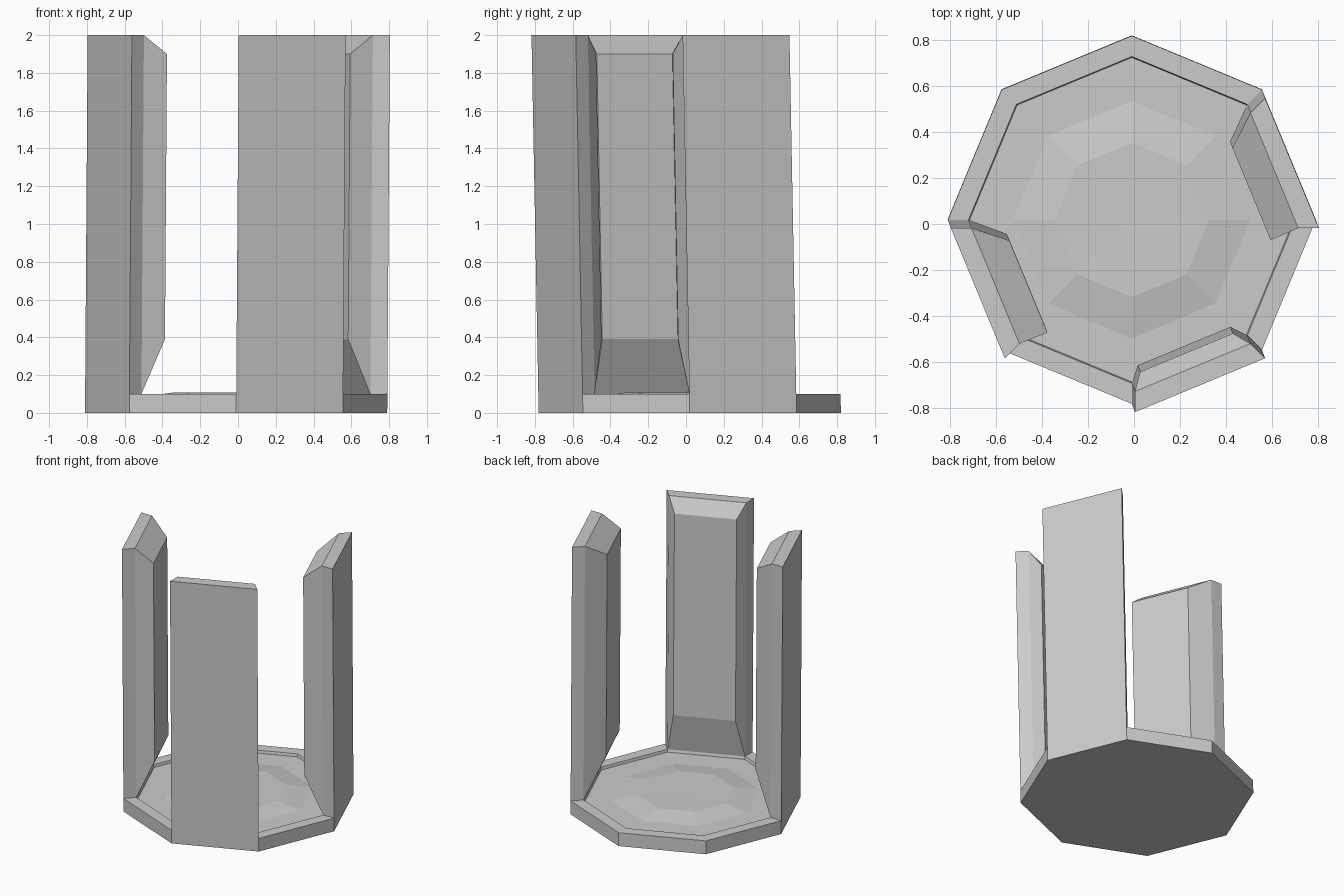
import bpy, bmesh
from math import cos, sin, pi, radians
from mathutils import Vector

if "Cube" in bpy.data.objects:
    bpy.data.objects.remove(bpy.data.objects["Cube"])

SIDES = 8
R_OUT, R_IN = 0.80, 0.71
APO, HALF = cos(pi / SIDES), sin(pi / SIDES)


def lean(p):
    """The whole model leans very slightly as it rises."""
    return Vector((p[0] - 0.01 + 0.007 * p[2], p[1] + 0.02 - 0.019 * p[2], p[2]))


def loft(name, rings, tip=None):
    """Join rings of equal point count, capping both ends."""
    bm = bmesh.new()
    loops = [[bm.verts.new(lean(p)) for p in ring] for ring in rings]
    n = len(loops[0])
    for a, b in zip(loops, loops[1:]):
        for i in range(n):
            j = (i + 1) % n
            bm.faces.new((a[i], a[j], b[j], b[i]))
    bm.faces.new(loops[0][::-1])
    if tip:
        t = bm.verts.new(lean(tip))
        for i in range(n):
            bm.faces.new((loops[-1][i], loops[-1][(i + 1) % n], t))
    else:
        bm.faces.new(loops[-1])
    bmesh.ops.recalc_face_normals(bm, faces=bm.faces)
    mesh = bpy.data.meshes.new(name)
    bm.to_mesh(mesh)
    bm.free()
    obj = bpy.data.objects.new(name, mesh)
    bpy.context.collection.objects.link(obj)
    return obj


def octagon(r, z):
    return [(r * cos(i * 2 * pi / SIDES), r * sin(i * 2 * pi / SIDES), z)
            for i in range(SIDES)]


def panel(name, angle, depth, t0, t1):
    """Upright slab on one octagon side; t0..t1 is the width of its inner face."""
    a = radians(angle)
    n, t = Vector((cos(a), sin(a), 0)), Vector((-sin(a), cos(a), 0))

    def rect(d, lo, hi, z0, z1):
        return [n * d + t * s + Vector((0, 0, z))
                for s, z in ((lo, z0), (hi, z0), (hi, z1), (lo, z1))]

    loft(name, [
        rect(R_OUT * APO, -R_OUT * HALF, R_OUT * HALF, 0, 2),
        rect(R_IN * APO, -R_IN * HALF, R_IN * HALF, 0.1, 2),
        rect(depth, t0, t1, 0.39, 1.9),
    ])


# Octagonal base: rim, shallow recess and raised centre
profile = [(R_OUT, 0), (R_OUT, 0.1), (R_IN, 0.1), (R_IN - 0.005, 0.08),
           (0.515, 0.08), (0.335, 0.108)]
loft("base", [octagon(r, z) for r, z in profile], tip=(0, 0, 0.105))

# Three bevelled wall panels
panel("front_panel", 292.5, 0.588, -0.218, 0.218)
panel("left_panel", 202.5, 0.525, -0.157, 0.276)
panel("right_panel", 22.5, 0.525, -0.276, 0.157)
